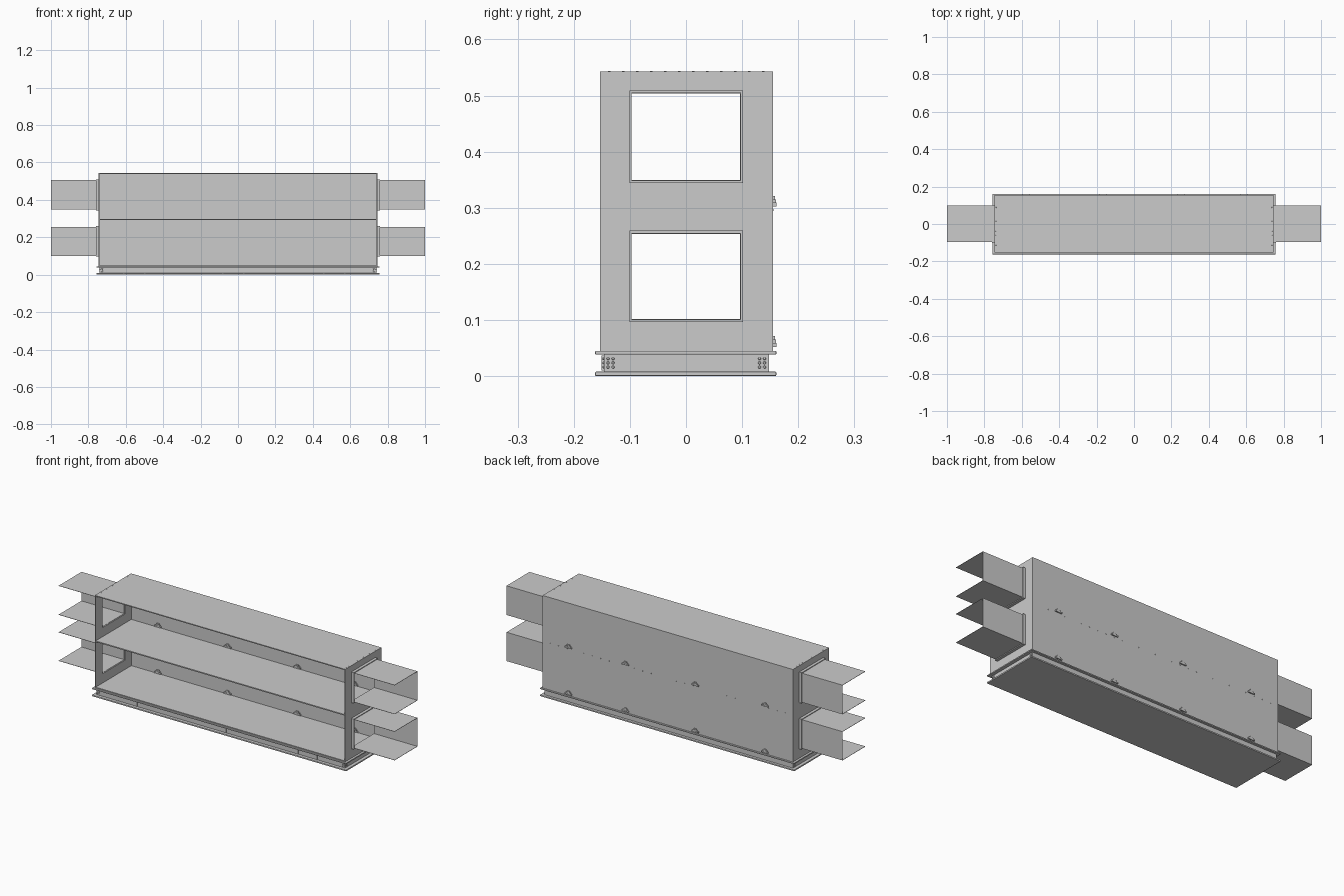
import bpy, bmesh
from math import radians
from mathutils import Matrix, Vector

if "Cube" in bpy.data.objects:
    bpy.data.objects.remove(bpy.data.objects["Cube"])


def finish(name, bm, smooth=False):
    me = bpy.data.meshes.new(name)
    bmesh.ops.recalc_face_normals(bm, faces=bm.faces[:])
    bm.to_mesh(me)
    bm.free()
    ob = bpy.data.objects.new(name, me)
    bpy.context.collection.objects.link(ob)
    return ob


def add_box(bm, x0, x1, y0, y1, z0, z1):
    m = Matrix.Translation(((x0 + x1) / 2, (y0 + y1) / 2, (z0 + z1) / 2))
    m = m @ Matrix.Diagonal((x1 - x0, y1 - y0, z1 - z0, 1))
    bmesh.ops.create_cube(bm, size=1, matrix=m)


def boxes(name, *dims, bevel=0):
    bm = bmesh.new()
    for d in dims:
        add_box(bm, *d)
    ob = finish(name, bm)
    if bevel:
        mod = ob.modifiers.new("rounded_edge", "BEVEL")
        mod.width, mod.segments = bevel, 2
    return ob


def add_rivet(bm, p, axis, r=0.0028, h=0.003):
    rot = Vector((0, 0, 1)).rotation_difference(Vector(axis)).to_matrix().to_4x4()
    bmesh.ops.create_cone(bm, cap_ends=True, segments=8, radius1=r, radius2=r * 0.7,
                          depth=h, matrix=Matrix.Translation(p) @ rot)


X, Y0, Y1, TOP, T = 0.745, -0.153, 0.155, 0.543, 0.005
WY = (-0.097, 0.098)
WINDOWS = [(0.1, 0.255), (0.348, 0.505)]

# base: two thin rounded plates with a recessed web between them
boxes("base_plate_lower", (-0.757, 0.757, -0.162, 0.161, 0, 0.008), bevel=0.002)
boxes("base_plate_upper", (-0.757, 0.757, -0.162, 0.161, 0.038, 0.045), bevel=0.002)
boxes("base_web",
      (-0.74, 0.74, -0.146, -0.141, 0.008, 0.038),
      (-0.74, 0.74, 0.143, 0.148, 0.008, 0.038),
      (-0.74, -0.735, -0.141, 0.143, 0.008, 0.038),
      (0.735, 0.74, -0.141, 0.143, 0.008, 0.038))

# front cover plates on the base web
for i, x in enumerate((-0.555, -0.025, 0.515)):
    boxes(f"base_cover_plate_{i + 1}",
          (x - 0.055, x + 0.055, -0.149, -0.146, 0.012, 0.035),
          (x - 0.06, x - 0.052, -0.151, -0.146, 0.01, 0.037),
          (x + 0.052, x + 0.06, -0.151, -0.146, 0.01, 0.037))

# cabinet: floor, shelf, roof and back, open at the front
boxes("cabinet_floor", (-X, X, Y0, Y1 - T, 0.045, 0.05))
boxes("cabinet_shelf", (-X + T, X - T, Y0, Y1 - T, 0.293, 0.299))
boxes("cabinet_roof", (-X, X, Y0, Y1, TOP - T, TOP))
boxes("cabinet_back", (-X, X, Y1 - T, Y1, 0.045, TOP - T))

# end walls with two window openings each, collars and open-fronted channels
ys = (Y0, WY[0], WY[1], Y1 - T)
zs = (0.05, *WINDOWS[0], *WINDOWS[1], TOP - T)
for side, s in (("left", -1), ("right", 1)):
    bm = bmesh.new()
    grid = [[bm.verts.new((s * X, y, z)) for z in zs] for y in ys]
    for i in range(3):
        for j in range(5):
            if i == 1 and j in (1, 3):
                continue
            bm.faces.new((grid[i][j], grid[i + 1][j], grid[i + 1][j + 1], grid[i][j + 1]))
    inner = bmesh.ops.extrude_face_region(bm, geom=bm.faces[:])
    bmesh.ops.translate(bm, vec=(-s * T, 0, 0),
                        verts=[v for v in inner["geom"] if isinstance(v, bmesh.types.BMVert)])
    finish(f"end_wall_{side}", bm)

    for level, (z0, z1) in zip(("lower", "upper"), WINDOWS):
        a, b = sorted((s * X, s * 0.76))
        y0, y1, w = WY[0], WY[1], 0.004
        boxes(f"collar_{side}_{level}",
              (a, b, y0 - w, y0, z0 - w, z1 + w), (a, b, y1, y1 + w, z0 - w, z1 + w),
              (a, b, y0, y1, z0 - w, z0), (a, b, y0, y1, z1, z1 + w))
        a, b = sorted((s * X, s * 1.0))
        t = 0.0015
        boxes(f"channel_{side}_{level}",
              (a, b, y0, y1 - t, z0, z0 + t), (a, b, y0, y1 - t, z1 - t, z1),
              (a, b, y1 - t, y1, z0, z1))

# stepped clips passing through the back wall
for lv, z in (("lower", 0.05), ("upper", 0.3)):
    for i, x in enumerate((-0.58, -0.165, 0.25, 0.59)):
        boxes(f"back_clip_{lv}_{i + 1}",
              (x - 0.02, x + 0.02, 0.143, 0.161, z + 0.002, z + 0.009),
              (x - 0.013, x + 0.013, 0.144, 0.16, z + 0.009, z + 0.015),
              (x - 0.007, x + 0.007, 0.145, 0.159, z + 0.015, z + 0.021))

# rivets: back seam, roof ends, base corners
bm = bmesh.new()
for i in range(29):
    add_rivet(bm, (-0.7 + 0.05 * i, Y1, 0.296), (0, 1, 0), h=0.002)
finish("back_seam_rivets", bm)

bm = bmesh.new()
for s in (-1, 1):
    for i in range(12):
        add_rivet(bm, (s * 0.738, -0.137 + 0.025 * i, TOP), (0, 0, 1), h=0.001)
finish("roof_rivets", bm)

bm = bmesh.new()
for s in (-1, 1):
    for z in (0.016, 0.0235, 0.031):
        for y in (-0.139, -0.13, 0.131, 0.14):
            add_rivet(bm, (s * 0.741, y, z), (s, 0, 0))
        for x in (0.725, 0.733):
            add_rivet(bm, (s * x, -0.147, z), (0, -1, 0))
finish("base_rivets", bm)
